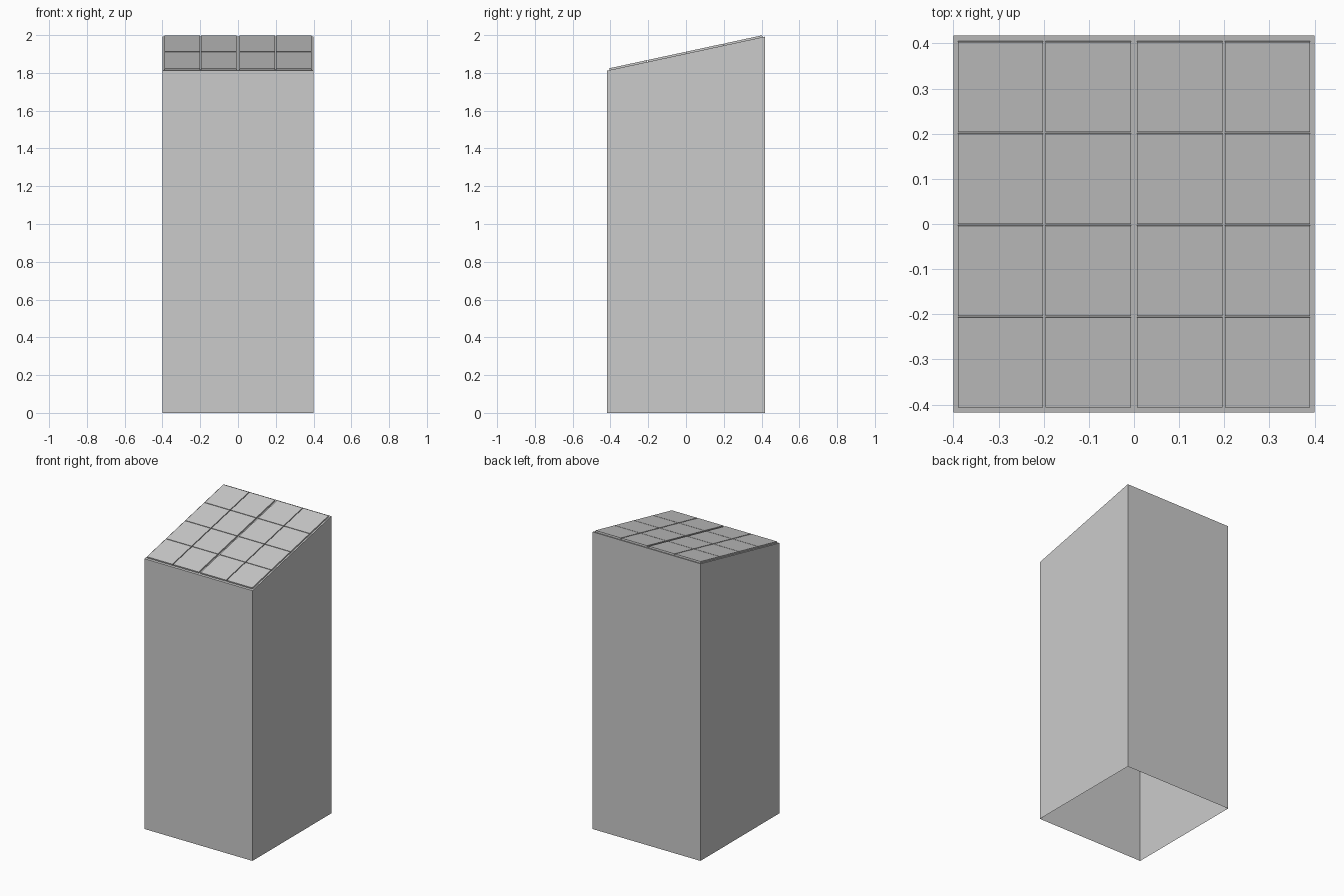
import bpy, bmesh, math
from mathutils import Matrix, Vector

if "Cube" in bpy.data.objects:
    bpy.data.objects.remove(bpy.data.objects["Cube"])

HX, HY = 0.40, 0.418            # half width and depth of the cabinet
Z_MID, SLOPE = 1.902, 0.2155    # sloped top: z = Z_MID + SLOPE * y
ANGLE = math.atan(SLOPE)
THICK = 0.0098


def make_object(name, bm):
    mesh = bpy.data.meshes.new(name)
    bm.to_mesh(mesh)
    bm.free()
    obj = bpy.data.objects.new(name, mesh)
    bpy.context.collection.objects.link(obj)
    return obj


# Cabinet: thin shell, sloped top, open underneath
bm = bmesh.new()
bmesh.ops.create_cube(bm, size=1)
for v in bm.verts:
    top = v.co.z > 0
    v.co.x *= 2 * HX
    v.co.y *= 2 * HY
    v.co.z = Z_MID + SLOPE * v.co.y if top else 0
bm.normal_update()
bottom = [f for f in bm.faces if f.normal.z < -0.9]
bmesh.ops.delete(bm, geom=bottom, context='FACES_ONLY')
make_object("cabinet_shell", bm)

# Panels: 4 x 4 thin tiles on the slope, wider gap along the centre line
columns = [(-0.390, -0.2015), (-0.196, -0.007), (0.007, 0.196), (0.2015, 0.390)]
PITCH, GAP = 0.2035, 0.004
for row in range(4):
    y = (row - 1.5) * PITCH
    for col, (x0, x1) in enumerate(columns):
        bm = bmesh.new()
        size = (x1 - x0, (PITCH - GAP) / math.cos(ANGLE), THICK)
        bmesh.ops.create_cube(bm, size=1, matrix=Matrix.Diagonal((*size, 1)))
        bmesh.ops.translate(bm, verts=bm.verts, vec=(0, 0, THICK / 2))
        tile = make_object(f"top_panel_{row + 1}_{col + 1}", bm)
        tile.location = Vector(((x0 + x1) / 2, y, Z_MID + SLOPE * y))
        tile.rotation_euler.x = ANGLE
